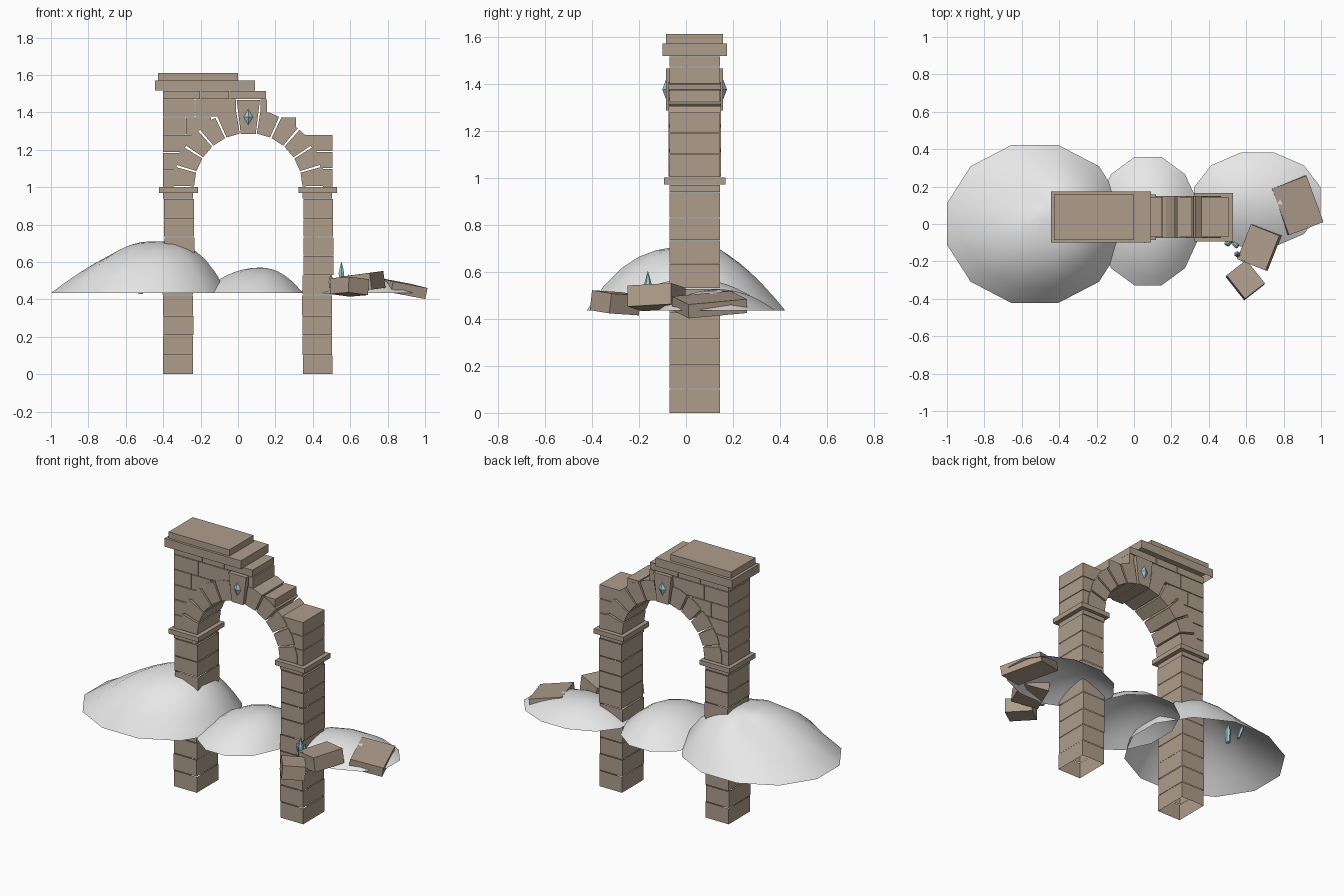
import bpy, bmesh, random
from math import sin, cos, pi, radians, sqrt
from mathutils import Matrix, Vector, Euler

random.seed(4)
cube = bpy.data.objects.get("Cube")
if cube:
    bpy.data.objects.remove(cube)


def material(name, rgb):
    m = bpy.data.materials.new(name)
    m.use_nodes = True
    m.diffuse_color = (*rgb, 1)
    m.node_tree.nodes["Principled BSDF"].inputs["Base Color"].default_value = (*rgb, 1)
    return m


STONE = material("tan_stone", (0.43, 0.34, 0.26))
SNOW = material("snow", (0.84, 0.84, 0.84))
CRYSTAL = material("pale_teal_crystal", (0.36, 0.62, 0.66))

FRONT, BACK = -0.07, 0.145          # wall faces in y
CX, SPRING = 0.055, 1.0             # arch centre and springing height
R_IN, R_OUT, R_CUT = 0.29, 0.41, 0.40


def finish(name, bm, mat, recalc=True):
    if recalc:
        bmesh.ops.recalc_face_normals(bm, faces=bm.faces)
    mesh = bpy.data.meshes.new(name)
    bm.to_mesh(mesh)
    bm.free()
    mesh.materials.append(mat)
    obj = bpy.data.objects.new(name, mesh)
    bpy.context.collection.objects.link(obj)
    return obj


def block(name, x, y, z, open_top=False, open_bottom=False):
    """Axis-aligned stone from (min, max) pairs, optionally hollow."""
    bm = bmesh.new()
    bmesh.ops.create_cube(bm, size=1)
    for v in bm.verts:
        v.co = [lo + (hi - lo) * (c + 0.5) for c, (lo, hi) in zip(v.co, (x, y, z))]
    bm.normal_update()
    gone = [f for f in bm.faces if (open_top and f.normal.z > 0.5)
            or (open_bottom and f.normal.z < -0.5)]
    bmesh.ops.delete(bm, geom=gone, context='FACES')
    return finish(name, bm, STONE, not gone)


def prism(name, outline, y0, y1):
    """Extrude an x-z outline along y."""
    bm = bmesh.new()
    face = bm.faces.new([bm.verts.new((x, y0, z)) for x, z in outline])
    new = bmesh.ops.extrude_face_region(bm, geom=[face])["geom"]
    bmesh.ops.translate(bm, vec=(0, y1 - y0, 0),
                        verts=[v for v in new if isinstance(v, bmesh.types.BMVert)])
    return finish(name, bm, STONE)


# Pillars: hollow stacked blocks with a projecting cap
levels = [0, 0.103, 0.21, 0.315, 0.425, 0.53, 0.635, 0.735, 0.83, 0.94, 0.972]
for side, x0, x1 in (("right", -0.398, -0.237), ("left", 0.347, 0.506)):
    for i, (z0, z1) in enumerate(zip(levels, levels[1:])):
        j = random.uniform(-0.005, 0.005)
        block(f"{side}_pillar_block_{i}", (x0 + j, x1 + j),
              (FRONT, BACK), (z0, z1 - 0.003), True, True)
    block(f"{side}_pillar_cap", (x0 - 0.024, x1 + 0.024), (-0.093, 0.167), (0.97, 1.0))

# Arch stones, with the keystone in the middle of the ring
COUNT = 11
for i in range(COUNT):
    if i == COUNT // 2:
        continue
    a0 = pi * i / COUNT + radians(0.9)
    a1 = pi * (i + 1) / COUNT - radians(0.9)
    ring = [(R_IN, a0), (R_OUT, a0), (R_OUT + 0.004, (a0 + a1) / 2), (R_OUT, a1), (R_IN, a1)]
    prism(f"arch_stone_{i}", [(CX + r * cos(a), SPRING + r * sin(a)) for r, a in ring],
          FRONT - 0.004, BACK + 0.004)
prism("keystone", [(CX - 0.04, 1.285), (CX + 0.04, 1.285), (CX + 0.062, 1.465),
                   (CX - 0.062, 1.465)], -0.085, 0.158)


def spandrel(name, side, z0, z1, near, far):
    """Course beside the arch, cut back to the curve of the ring."""
    g = 0.002
    rows = [z0 + g + (z1 - z0 - 2 * g) * k / 8 for k in range(9)]
    edge = [(max(near, sqrt(max(0, R_CUT ** 2 - (z - SPRING) ** 2))), z) for z in rows]
    edge = [(u, z) for u, z in edge if u < far - 0.003]
    outline = edge + [(far, edge[-1][1]), (far, edge[0][1])]
    prism(name, [(CX + side * u, z) for u, z in outline], FRONT, BACK)


# Wall courses: side, bottom, top, distance range from the arch centre line
courses = [(-1, 1.0, 1.09, 0, 0.455), (-1, 1.09, 1.185, 0, 0.455), (-1, 1.185, 1.28, 0, 0.455),
           (-1, 1.28, 1.375, 0.337, 0.455), (-1, 1.28, 1.375, 0.2, 0.333),
           (-1, 1.375, 1.47, 0.287, 0.455), (-1, 1.375, 1.47, 0.066, 0.283),
           (1, 1.0, 1.1, 0, 0.45), (1, 1.1, 1.19, 0, 0.45), (1, 1.19, 1.28, 0.28, 0.45),
           (1, 1.28, 1.375, 0.175, 0.255), (1, 1.375, 1.47, 0.066, 0.1)]
for i, course in enumerate(courses):
    spandrel(f"wall_block_{i}", *course)
breaks = [-0.4, -0.2, -0.045, 0.155]
for i, (x0, x1) in enumerate(zip(breaks, breaks[1:])):
    block(f"upper_course_{i}", (x0, x1 - 0.004), (FRONT, BACK), (1.472, 1.515))

# Cornice and top slab
block("cornice", (-0.445, 0.09), (-0.1, 0.175), (1.517, 1.57), open_bottom=True)
block("top_slab", (-0.427, 0.0), (-0.085, 0.157), (1.57, 1.61))

# Fallen stones: location, size, rotation in degrees
fallen = [((0.87, 0.1, 0.46), (0.20, 0.265, 0.06), (5, 10, 21)),
          ((0.67, -0.125, 0.492), (0.165, 0.20, 0.09), (3, -7, -22)),
          ((0.595, -0.3, 0.468), (0.135, 0.16, 0.085), (-3, 6, 38))]
for i, (loc, size, rot) in enumerate(fallen):
    stone = block(f"fallen_stone_{i}", *[(-s / 2, s / 2) for s in size])
    stone.location = loc
    stone.rotation_euler = Euler([radians(a) for a in rot])


# Snow mounds: open shells with an off-centre peak
def mound(name, centre, radii, peak, height, bulge, skew, sides=12, rings=7):
    bm = bmesh.new()
    base = 0.435
    top = bm.verts.new((*peak, base + height))
    previous = None
    for k in range(1, rings + 1):
        t = k / rings
        ring = []
        for s in range(sides):
            a = 2 * pi * (s + 0.5) / sides
            power = bulge - skew * cos(a - radians(135))
            rim = Vector((centre[0] + radii[0] * cos(a), centre[1] + radii[1] * sin(a)))
            p = Vector(peak).lerp(rim, t)
            ring.append(bm.verts.new((p.x, p.y, base + height * (1 - t ** power))))
        for s in range(sides):
            n = (s + 1) % sides
            if previous:
                bm.faces.new((previous[s], ring[s], ring[n], previous[n]))
            else:
                bm.faces.new((top, ring[s], ring[n]))
        previous = ring
    for f in bm.faces:
        f.smooth = True
    return finish(name, bm, SNOW, False)


mound("large_snow_mound", (-0.53, 0.0), (0.485, 0.437), (-0.46, 0.09), 0.275, 2.1, 1.2)
mound("middle_snow_mound", (0.075, 0.015), (0.28, 0.355), (0.12, 0.03), 0.135, 2.1, 0)
mound("small_snow_mound", (0.66, 0.13), (0.35, 0.26), (0.62, 0.14), 0.09, 2.0, 0)


# Crystals: six-sided shafts with pointed tips
def crystal(name, loc, radius, height, tilt=(0, 0)):
    bm = bmesh.new()
    bmesh.ops.create_cone(bm, cap_ends=True, segments=6, radius1=radius * 0.75, radius2=radius,
                          depth=height * 0.6, matrix=Matrix.Translation((0, 0, height * 0.3)))
    bmesh.ops.create_cone(bm, segments=6, radius1=radius, radius2=0, depth=height * 0.4,
                          matrix=Matrix.Translation((0, 0, height * 0.8)))
    bmesh.ops.remove_doubles(bm, verts=bm.verts, dist=0.0005)
    obj = finish(name, bm, CRYSTAL)
    obj.location = loc
    obj.rotation_euler = (radians(tilt[0]), radians(tilt[1]), 0)


spikes = [((0.553, -0.162, 0.45), 0.017, 0.155, (0, 0)),
          ((0.57, -0.172, 0.45), 0.014, 0.09, (18, 15)),
          ((0.535, -0.105, 0.45), 0.015, 0.1, (10, 12)),
          ((0.515, -0.095, 0.45), 0.015, 0.09, (12, -15)),
          ((0.50, -0.09, 0.45), 0.011, 0.075, (20, -8)),
          ((-0.52, 0.22, 0.43), 0.018, 0.13, (0, 0)),
          ((-0.555, 0.27, 0.45), 0.012, 0.1, (-10, -15))]
for i, spike in enumerate(spikes):
    crystal(f"crystal_{i}", *spike)

# Gem on each face of the keystone
for side, y in (("front", -0.085), ("back", 0.158)):
    bm = bmesh.new()
    bmesh.ops.create_uvsphere(bm, u_segments=4, v_segments=2, radius=1)
    bmesh.ops.scale(bm, vec=(0.025, 0.016, 0.042), verts=bm.verts)
    bmesh.ops.translate(bm, vec=(CX, y, 1.375), verts=bm.verts)
    finish(f"{side}_keystone_gem", bm, CRYSTAL)
